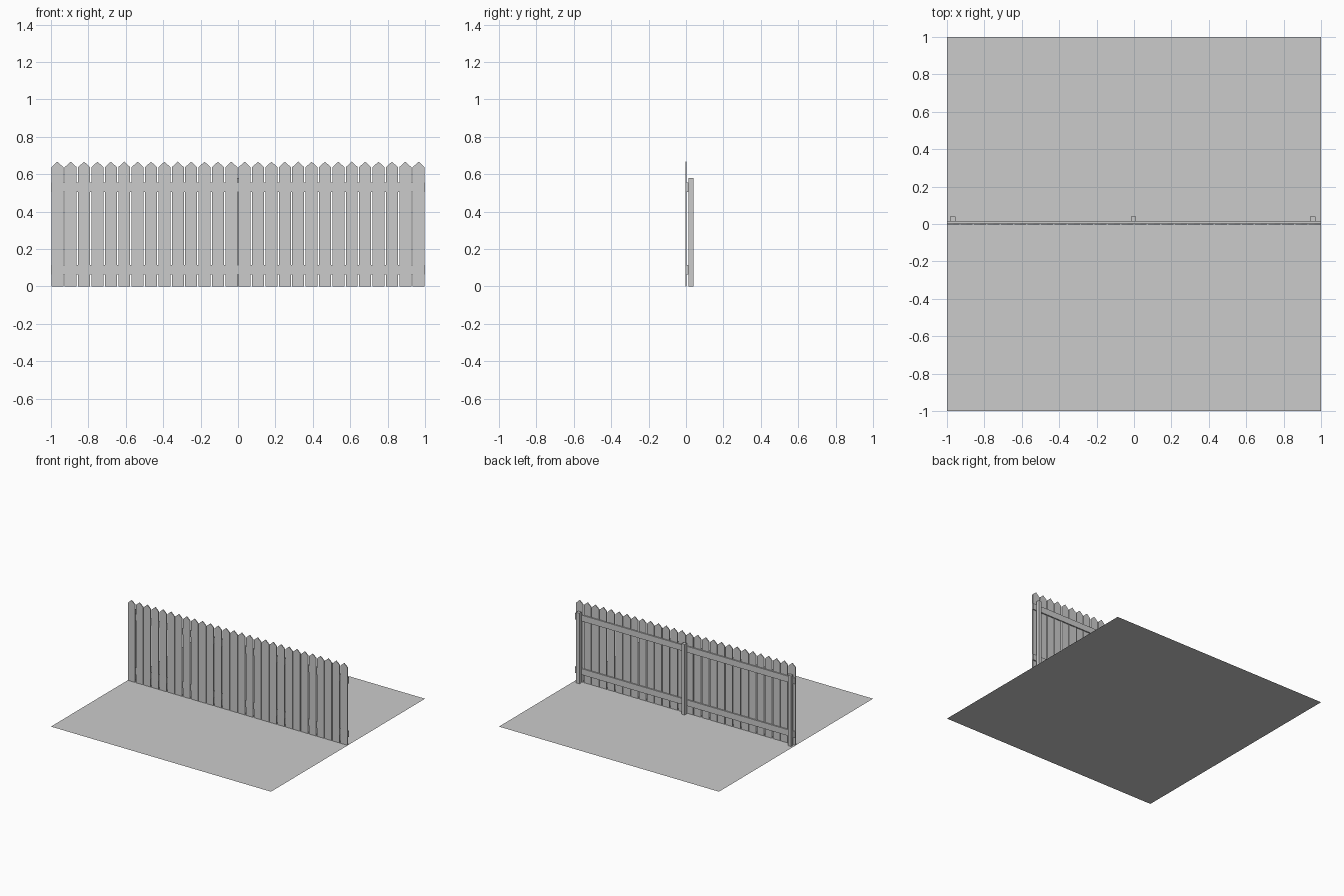
import bpy, bmesh

if "Cube" in bpy.data.objects:
    bpy.data.objects.remove(bpy.data.objects["Cube"])


def make_object(name, bm):
    bmesh.ops.recalc_face_normals(bm, faces=bm.faces)
    mesh = bpy.data.meshes.new(name)
    bm.to_mesh(mesh)
    bm.free()
    obj = bpy.data.objects.new(name, mesh)
    bpy.context.collection.objects.link(obj)
    return obj


def prism(name, profile, y0, y1):
    """Extrude an x-z outline from y0 to y1."""
    bm = bmesh.new()
    face = bm.faces.new([bm.verts.new((x, y0, z)) for x, z in profile])
    ext = bmesh.ops.extrude_face_region(bm, geom=[face])
    verts = [v for v in ext["geom"] if isinstance(v, bmesh.types.BMVert)]
    bmesh.ops.translate(bm, verts=verts, vec=(0, y1 - y0, 0))
    return make_object(name, bm)


def box(name, x0, x1, y0, y1, z0, z1):
    return prism(name, [(x0, z0), (x1, z0), (x1, z1), (x0, z1)], y0, y1)


# ground sheet
bpy.ops.mesh.primitive_plane_add(size=2, location=(0, 0, 0))
bpy.context.object.name = "ground_sheet"

# pointed pickets
COUNT, HALF = 28, 0.032
EDGE = 0.998 - HALF
for i in range(COUNT):
    c = -EDGE + 2 * EDGE * i / (COUNT - 1)
    prism(f"picket_{i + 1}",
          [(c - HALF, 0), (c + HALF, 0), (c + HALF, 0.638),
           (c, 0.667), (c - HALF, 0.638)], -0.004, 0.003)

# horizontal rails behind the pickets
for name, z in (("lower_rail", 0.065), ("upper_rail", 0.505)):
    box(name, -1, 1, 0.003, 0.013, z, z + 0.05)

# posts behind the rails
for name, x in (("left_post", -0.969), ("middle_post", -0.002), ("right_post", 0.956)):
    box(name, x - 0.014, x + 0.014, 0.013, 0.040, 0, 0.58)
